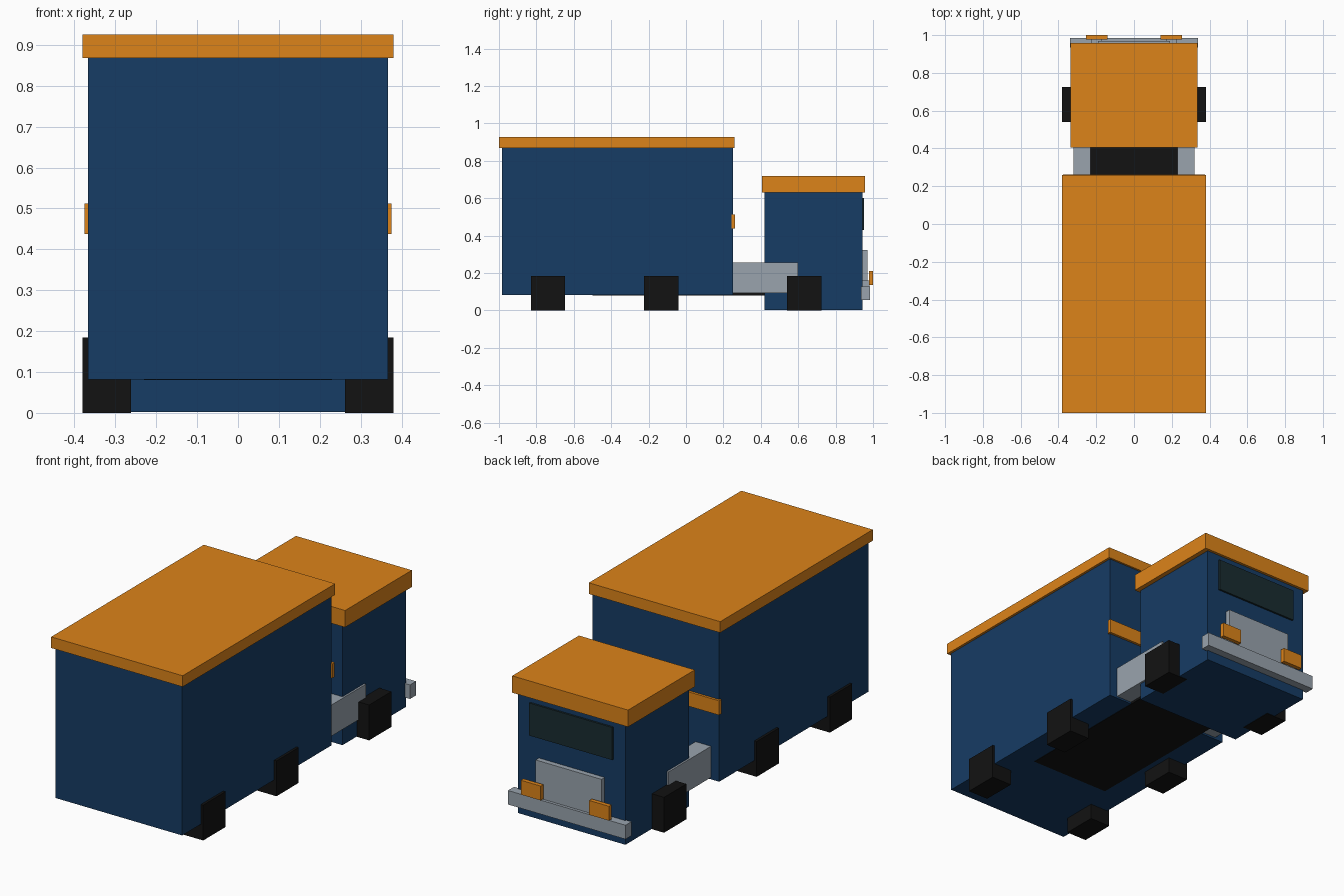
import bpy

if "Cube" in bpy.data.objects:
    bpy.data.objects.remove(bpy.data.objects["Cube"])


def material(name, rgb):
    m = bpy.data.materials.new(name)
    m.diffuse_color = (*rgb, 1)
    m.use_nodes = True
    m.node_tree.nodes["Principled BSDF"].inputs["Base Color"].default_value = m.diffuse_color
    return m


BLUE = material("blue_paint", (0.008, 0.045, 0.13))
ORANGE = material("orange_paint", (0.72, 0.23, 0.01))
BLACK = material("black_rubber", (0.006, 0.006, 0.006))
GLASS = material("dark_glass", (0.01, 0.025, 0.03))
GREY = material("grey_metal", (0.32, 0.37, 0.42))


def box(name, x, y, z, mat):
    """Box from (min, max) ranges along each axis."""
    bpy.ops.mesh.primitive_cube_add(size=1, location=[sum(r) / 2 for r in (x, y, z)])
    ob = bpy.context.object
    ob.name = name
    ob.scale = [r[1] - r[0] for r in (x, y, z)]
    bpy.ops.object.transform_apply(location=False, rotation=False, scale=True)
    ob.data.materials.append(mat)


def wide(name, half, y, z, mat):
    """Box centred on x = 0."""
    box(name, (-half, half), y, z, mat)


def pair(name, x, y, z, mat):
    """Box and its mirror image across x = 0."""
    box(name + "_right", x, y, z, mat)
    box(name + "_left", (-x[1], -x[0]), y, z, mat)


# Cargo body with roof and marker strip
wide("cargo_body", 0.367, (-0.985, 0.25), (0.082, 0.868), BLUE)
wide("cargo_roof", 0.38, (-1.0, 0.26), (0.868, 0.926), ORANGE)
wide("cargo_strip", 0.375, (0.243, 0.263), (0.437, 0.512), ORANGE)

# Cab with roof, windscreen and front trim
wide("cab_body", 0.31, (0.42, 0.943), (0.002, 0.63), BLUE)
wide("cab_roof", 0.335, (0.406, 0.957), (0.63, 0.718), ORANGE)
wide("windscreen", 0.24, (0.935, 0.953), (0.43, 0.60), GLASS)
wide("grille", 0.19, (0.935, 0.97), (0.125, 0.322), GREY)
wide("bumper", 0.34, (0.935, 0.985), (0.055, 0.128), GREY)
pair("headlight", (0.14, 0.255), (0.978, 1.0), (0.135, 0.21), ORANGE)
pair("headlight_mount", (0.17, 0.225), (0.94, 0.98), (0.11, 0.16), GREY)

# Chassis and side tanks
wide("chassis", 0.23, (-0.5, 0.6), (0.08, 0.2), BLACK)
pair("side_tank", (0.23, 0.32), (0.22, 0.60), (0.092, 0.255), GREY)

# Wheels, one pair per axle
for axle, y in (("rear", -0.738), ("middle", -0.133), ("front", 0.632)):
    pair(axle + "_wheel", (0.262, 0.38), (y - 0.092, y + 0.092), (0, 0.185), BLACK)
